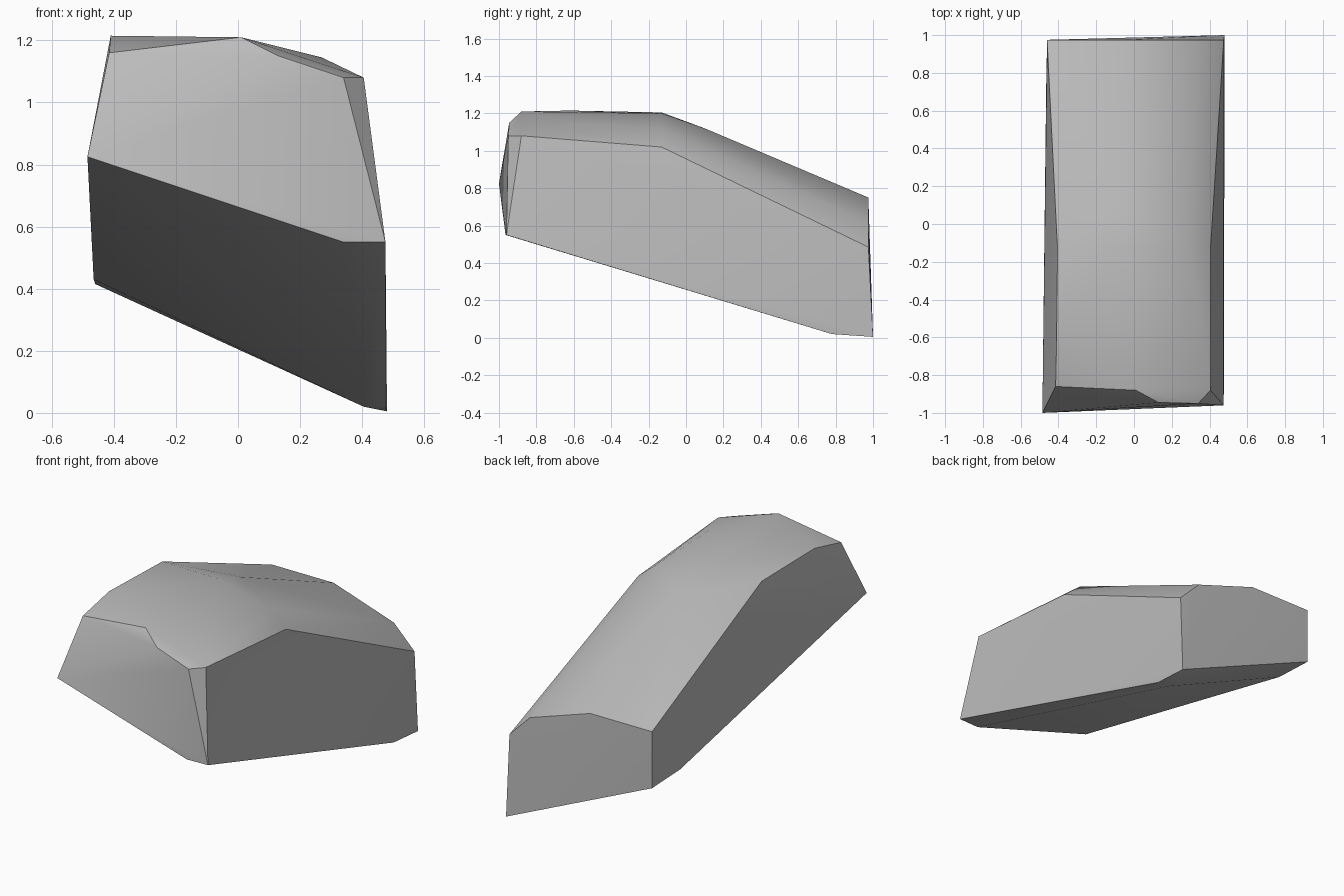
import bpy
import bmesh
import math

# Remove the default cube
default_cube = bpy.data.objects.get("Cube")
if default_cube:
    bpy.data.objects.remove(default_cube, do_unlink=True)


def make_material(name, colour):
    material = bpy.data.materials.new(name)
    material.use_nodes = True
    material.diffuse_color = colour
    shader = next(n for n in material.node_tree.nodes if n.type == 'BSDF_PRINCIPLED')
    shader.inputs["Base Color"].default_value = colour
    shader.inputs["Roughness"].default_value = 0.8
    return material


def make_boulder(name, sections, material):
    """Wrap a convex skin around the corner points and merge its flat areas."""
    bm = bmesh.new()
    for corners in sections:
        for corner in corners:
            bm.verts.new(corner)
    hull = bmesh.ops.convex_hull(bm, input=list(bm.verts))
    inside = set(hull["geom_interior"]) | set(hull["geom_unused"])
    loose = [v for v in inside if isinstance(v, bmesh.types.BMVert)]
    bmesh.ops.delete(bm, geom=loose, context='VERTS')
    bmesh.ops.dissolve_limit(bm, angle_limit=math.radians(1.5),
                             verts=list(bm.verts), edges=list(bm.edges))
    bmesh.ops.recalc_face_normals(bm, faces=list(bm.faces))
    mesh = bpy.data.meshes.new(name)
    bm.to_mesh(mesh)
    bm.free()
    mesh.materials.append(material)
    boulder = bpy.data.objects.new(name, mesh)
    bpy.context.collection.objects.link(boulder)
    return boulder


# Sloping front cliff, from its foot up to the brow
front_foot = [(-.485, -1, .825), (.34, -.965, .55), (.475, -.96, .55)]
front_brow = [(-.415, -.86, 1.16), (.01, -.88, 1.21), (.13, -.945, 1.15),
              (.34, -.95, 1.08), (.405, -.88, 1.08)]

# Rounded crown and the ridge where the long slope begins
crown = [(-.41, -.62, 1.215), (.27, -.6, 1.145)]
ridge = [(-.405, -.13, 1.205), (-.04, -.13, 1.2), (.29, -.13, 1.115),
         (.405, -.13, 1.02), (-.05, .1, 1.12)]

# Low back face and the flattened heel under it
back_rim = [(-.46, .975, .75), (-.055, .975, .75), (.34, .975, .62), (.475, .975, .485)]
back_foot = [(-.46, .975, .415), (.48, 1, .005)]
heel = [(-.465, .72, .43), (.405, .78, .02), (.475, .78, .02)]

stone_grey = make_material("stone grey", (0.5, 0.5, 0.5, 1))
boulder = make_boulder(
    "boulder",
    [front_foot, front_brow, crown, ridge, back_rim, back_foot, heel],
    stone_grey)

# Soft crown, crisp broken edges
bpy.ops.object.select_all(action='DESELECT')
boulder.select_set(True)
bpy.context.view_layer.objects.active = boulder
bpy.ops.object.shade_smooth_by_angle(angle=math.radians(32))
